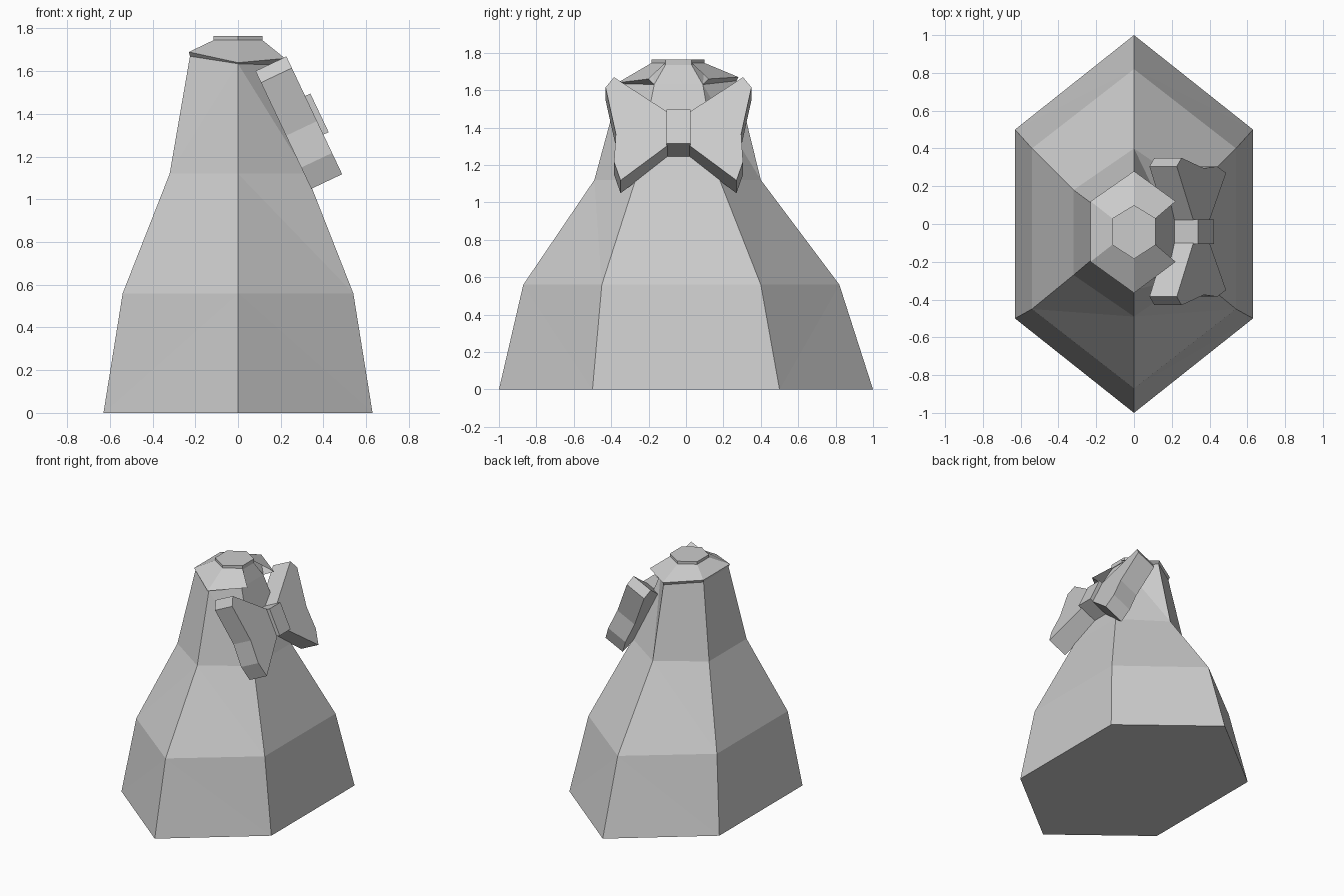
import bpy, bmesh
from mathutils import Vector

if "Cube" in bpy.data.objects:
    bpy.data.objects.remove(bpy.data.objects["Cube"], do_unlink=True)

grey = bpy.data.materials.new("light_grey")
grey.use_nodes = True
grey.diffuse_color = (0.6, 0.6, 0.6, 1)
grey.node_tree.nodes["Principled BSDF"].inputs["Base Color"].default_value = (0.6, 0.6, 0.6, 1)


def finish(name, bm):
    bmesh.ops.recalc_face_normals(bm, faces=bm.faces)
    mesh = bpy.data.meshes.new(name)
    bm.to_mesh(mesh)
    bm.free()
    mesh.materials.append(grey)
    obj = bpy.data.objects.new(name, mesh)
    bpy.context.collection.objects.link(obj)
    return obj


def hexagon(x, front, near, far, back, z):
    """Six-sided ring, counter-clockwise from the front point."""
    return [(0, front, z), (x, near, z), (x, far, z),
            (0, back, z), (-x, far, z), (-x, near, z)]


def loft(name, rings):
    """Closed solid through rings of equal length."""
    bm = bmesh.new()
    rows = [[bm.verts.new(p) for p in ring] for ring in rings]
    for low, high in zip(rows, rows[1:]):
        for i in range(len(low)):
            j = (i + 1) % len(low)
            bm.faces.new((low[i], low[j], high[j], high[i]))
    bm.faces.new(rows[0][::-1])
    bm.faces.new(rows[-1])
    quads = [f for f in bm.faces if len(f.verts) == 4]
    bmesh.ops.triangulate(bm, faces=quads, quad_method='SHORT_EDGE')
    return finish(name, bm)


# Body: flared base narrowing upward, left side slanted in under the bow
neck = [(0, -0.35, 1.635), (0.15, -0.17, 1.63), (0.15, 0.09, 1.63),
        (0, 0.27, 1.65), (-0.225, 0.11, 1.67), (-0.225, -0.19, 1.67)]
loft("body", [
    hexagon(0.63, -1, -0.5, 0.5, 1, 0),
    hexagon(0.54, -0.87, -0.45, 0.40, 0.82, 0.56),
    hexagon(0.32, -0.49, -0.27, 0.18, 0.40, 1.12),
    neck,
    hexagon(0.11, -0.18, -0.11, 0.03, 0.10, 1.735),
])

# Cap: sloping panels, open on the bow side, with pointed ends
rim = [(0.22, 0.12, 1.66), (0, 0.28, 1.67), (-0.23, 0.12, 1.69),
       (-0.23, -0.20, 1.69), (0, -0.365, 1.64), (0.22, -0.20, 1.66)]
crown = hexagon(0.115, -0.185, -0.11, 0.03, 0.10, 1.745)
crown = crown[2:] + crown[:2]
bm = bmesh.new()
outer = [bm.verts.new(p) for p in rim]
inner = [bm.verts.new(p) for p in crown]
under = [bm.verts.new(p) for p in neck[2:] + neck[:2]]
for a, b in ((outer, inner), (under, outer)):
    for i in range(5):
        bm.faces.new((a[i], a[i + 1], b[i + 1], b[i]))
finish("cap", bm)

# Lid: thin disc on top of the cap
loft("lid", [hexagon(0.115, -0.185, -0.11, 0.03, 0.10, z) for z in (1.735, 1.765)])

# Bow: tilted frame against the slanted side
centre = Vector((0.2125, -0.04, 1.325))
out = Vector((0.904, 0, 0.428))
up = Vector((-0.428, 0, 0.904))


def slab(name, outline, depth):
    """Extrude a (sideways, up) outline away from the body."""
    rings = [[centre + Vector((0, s, 0)) + up * v + out * d for s, v in outline]
             for d in (0, depth)]
    return loft(name, rings)


wing = [(0.06, 0.1), (0.345, 0.305), (0.39, 0.245), (0.335, -0.03),
        (0.345, -0.195), (0.31, -0.305), (0.06, -0.1)]
for side, name in ((1, "bow_wing_back"), (-1, "bow_wing_front")):
    slab(name, [(s * side, v) for s, v in wing], 0.16)
slab("bow_knot", [(-0.065, -0.1), (0.065, -0.1), (0.065, 0.1), (-0.065, 0.1)], 0.187)
